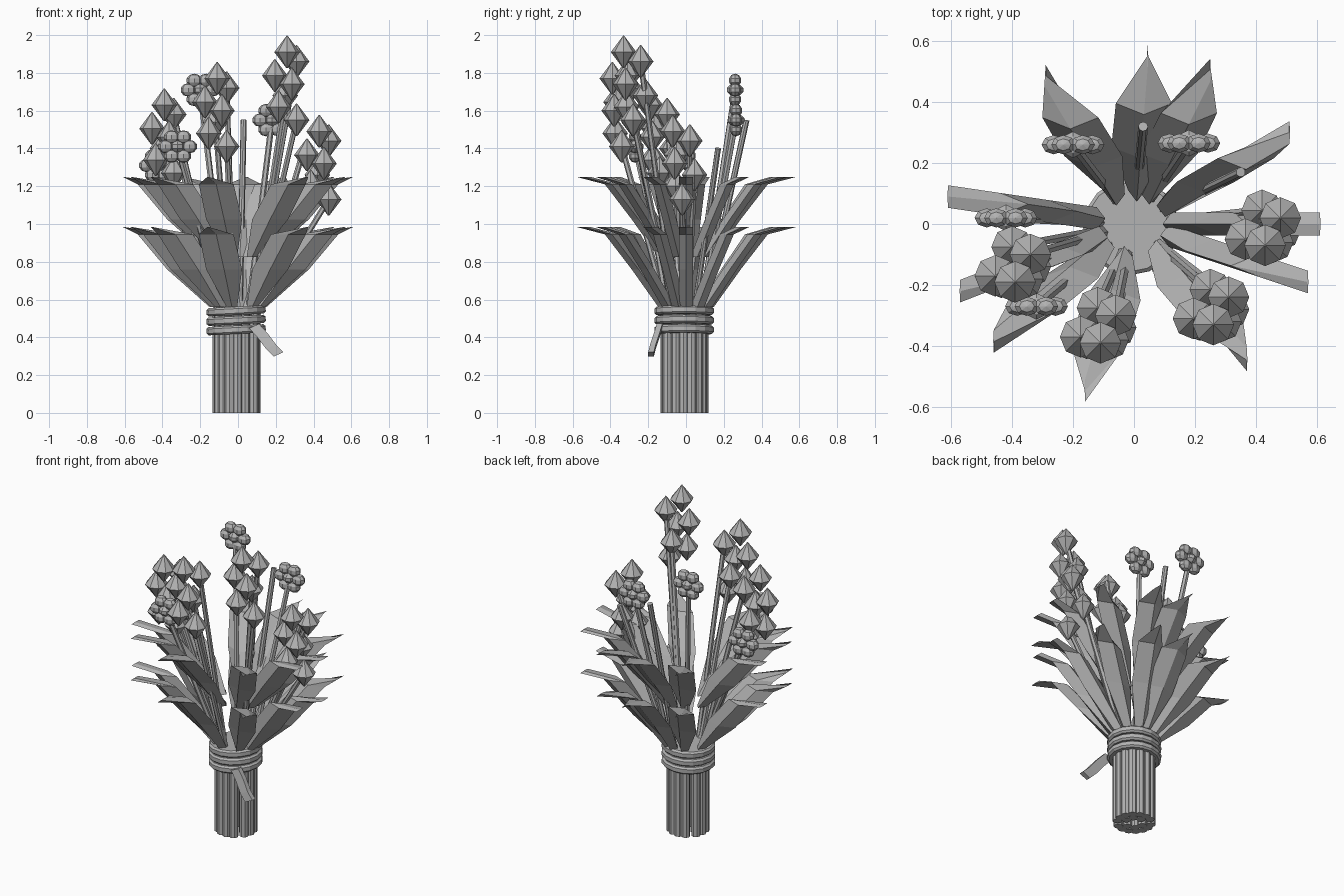
import bpy, bmesh, math
from mathutils import Vector, Matrix

cube = bpy.data.objects.get("Cube")
if cube:
    bpy.data.objects.remove(cube)

grey = bpy.data.materials.new("plain_grey")
grey.use_nodes = True
grey.diffuse_color = (0.45, 0.45, 0.45, 1)
bsdf = next(n for n in grey.node_tree.nodes if n.type == 'BSDF_PRINCIPLED')
bsdf.inputs["Base Color"].default_value = (0.45, 0.45, 0.45, 1)


def finish(bm, name):
    bmesh.ops.recalc_face_normals(bm, faces=bm.faces)
    mesh = bpy.data.meshes.new(name)
    bm.to_mesh(mesh)
    bm.free()
    mesh.materials.append(grey)
    obj = bpy.data.objects.new(name, mesh)
    bpy.context.collection.objects.link(obj)
    return obj


def loft(bm, rings):
    """Skin a list of equal rings of points and cap both ends."""
    loops = [[bm.verts.new(p) for p in ring] for ring in rings]
    n = len(loops[0])
    for a, b in zip(loops, loops[1:]):
        for i in range(n):
            j = (i + 1) % n
            bm.faces.new((a[i], a[j], b[j], b[i]))
    bm.faces.new(loops[0])
    bm.faces.new(loops[-1])


def rod(bm, start, end, radius, sides=6):
    start, end = Vector(start), Vector(end)
    axis = end - start
    turn = axis.to_track_quat('Z', 'Y').to_matrix().to_4x4()
    bmesh.ops.create_cone(bm, cap_ends=True, segments=sides, radius1=radius, radius2=radius,
                          depth=axis.length, matrix=Matrix.Translation((start + end) / 2) @ turn)


def base_point(x, y, z=0.5):
    """Where a stalk leading to (x, y) leaves the tied bundle."""
    d = Vector((x, y)).normalized() * 0.09
    return (d.x, d.y, z)


# Cut stems below the tie, in two halves with a narrow slit between
bm = bmesh.new()
for facing in (45, 225):
    for count, ring, step in ((7, 0.1, 24), (3, 0.055, 50)):
        for i in range(count):
            a = math.radians(facing + step * (i - (count - 1) / 2))
            x, y = ring * math.cos(a) - 0.008, ring * math.sin(a) - 0.008
            rod(bm, (x, y, 0), (x, y, 0.55), 0.027, 8)
finish(bm, "bundle_stems")

# Binding: three parallel tilted bands with rounded edges
for i, z in enumerate((0.44, 0.49, 0.54)):
    bm = bmesh.new()
    tilt = Matrix.Translation((-0.01, -0.01, z)) @ Matrix.Rotation(math.radians(-3), 4, 'Y')
    loft(bm, [[tilt @ Vector((r * math.cos(math.tau * j / 16), r * math.sin(math.tau * j / 16), h))
               for j in range(16)] for r, h in ((0.146, -0.022), (0.157, -0.012), (0.157, 0.012), (0.146, 0.022))])
    finish(bm, f"binding_band_{i + 1}")

# Loose end of the binding
bm = bmesh.new()
tail = ((0.085, -0.14, 0.46), (0.13, -0.155, 0.41), (0.175, -0.175, 0.35), (0.215, -0.185, 0.31))
loft(bm, [[(x + sx * 0.026, y + sy * 0.015, z + sx * 0.012)
           for sx, sy in ((-1, -1), (1, -1), (1, 1), (-1, 1))] for x, y, z in tail])
finish(bm, "binding_tail")

# Leaves: diamond sections lofted along an outward bend, in two tiers
tips = ((-0.29, 0.485), (0.045, 0.55), (0.25, 0.505), (0.51, 0.3), (0.61, 0), (0.57, -0.19),
        (0.37, -0.445), (-0.16, -0.545), (-0.46, -0.385), (-0.57, -0.22), (-0.61, 0.09))
# each station: share of reach, height, half width
stations = ((0.2, 0.56, 0.028), (0.46, 0.76, 0.095), (0.72, 0.945, 0.092), (1, 0.985, 0.002))
for tier, lift in (("lower", 0), ("upper", 0.265)):
    bm = bmesh.new()
    for tx, ty in tips:
        loft(bm, [[(tx * f + dx * w, ty * f + dy * 0.037, z + lift)
                   for dx, dy in ((1, 0), (0, 1), (-1, 0), (0, -1))] for f, z, w in stations])
    finish(bm, f"{tier}_leaves")

# Bud spikes: the same seven pointed buds on each
buds = ((0.01, -0.06, 0.07), (0.06, 0.03, 0.02), (-0.055, -0.04, -0.055), (0.035, -0.05, -0.1),
        (0, 0.055, -0.16), (-0.035, -0.045, -0.22), (0.06, -0.01, -0.29))
spikes = ((0.25, -0.27, 1.84), (-0.12, -0.33, 1.7), (-0.4, -0.13, 1.56), (0.42, -0.01, 1.42))
for k, centre in enumerate(spikes):
    bm, stalks = bmesh.new(), bmesh.new()
    for i, offset in enumerate(buds):
        x, y, z = Vector(centre) + Vector(offset)
        loft(bm, [[(x + r * math.cos(math.tau * j / 8), y + r * math.sin(math.tau * j / 8), z + h)
                   for j in range(8)] for r, h in ((0.004, -0.085), (0.068, 0), (0.002, 0.088))])
        if i in (1, 4, 6):
            rod(stalks, base_point(x, y), (x, y, z), 0.015)
    finish(bm, f"spike_{k + 1}_buds")
    finish(stalks, f"spike_{k + 1}_stalks")

# Round blossoms: a ring of petals about a raised middle, facing front and back
blossoms = ((-0.2, 0.26, 1.71), (0.18, 0.265, 1.55), (-0.42, 0.02, 1.31), (-0.32, -0.27, 1.41))
for k, (x, y, z) in enumerate(blossoms):
    bm = bmesh.new()
    lumps = [(0, 0, 0.038, 0.046)]
    for i in range(6):
        a = math.tau * i / 6
        lumps.append((0.063 * math.cos(a), 0.058 * math.sin(a), 0.042, 0.033))
    for dx, dz, r, depth in lumps:
        bmesh.ops.create_uvsphere(bm, u_segments=8, v_segments=5, radius=1, matrix=Matrix.Translation(
            (x + dx, y, z + dz)) @ Matrix.Diagonal((r, depth, r * 0.85, 1)))
    finish(bm, f"blossom_{k + 1}")
    bm = bmesh.new()
    rod(bm, base_point(x, y), (x, y, z), 0.016)
    finish(bm, f"blossom_{k + 1}_stalk")

# Bare stalks
for k, (x, y, z) in enumerate(((0.03, 0.32, 1.55), (0.35, 0.17, 1.4))):
    bm = bmesh.new()
    rod(bm, base_point(x, y), (x, y, z), 0.016, 8)
    finish(bm, f"bare_stalk_{k + 1}")
